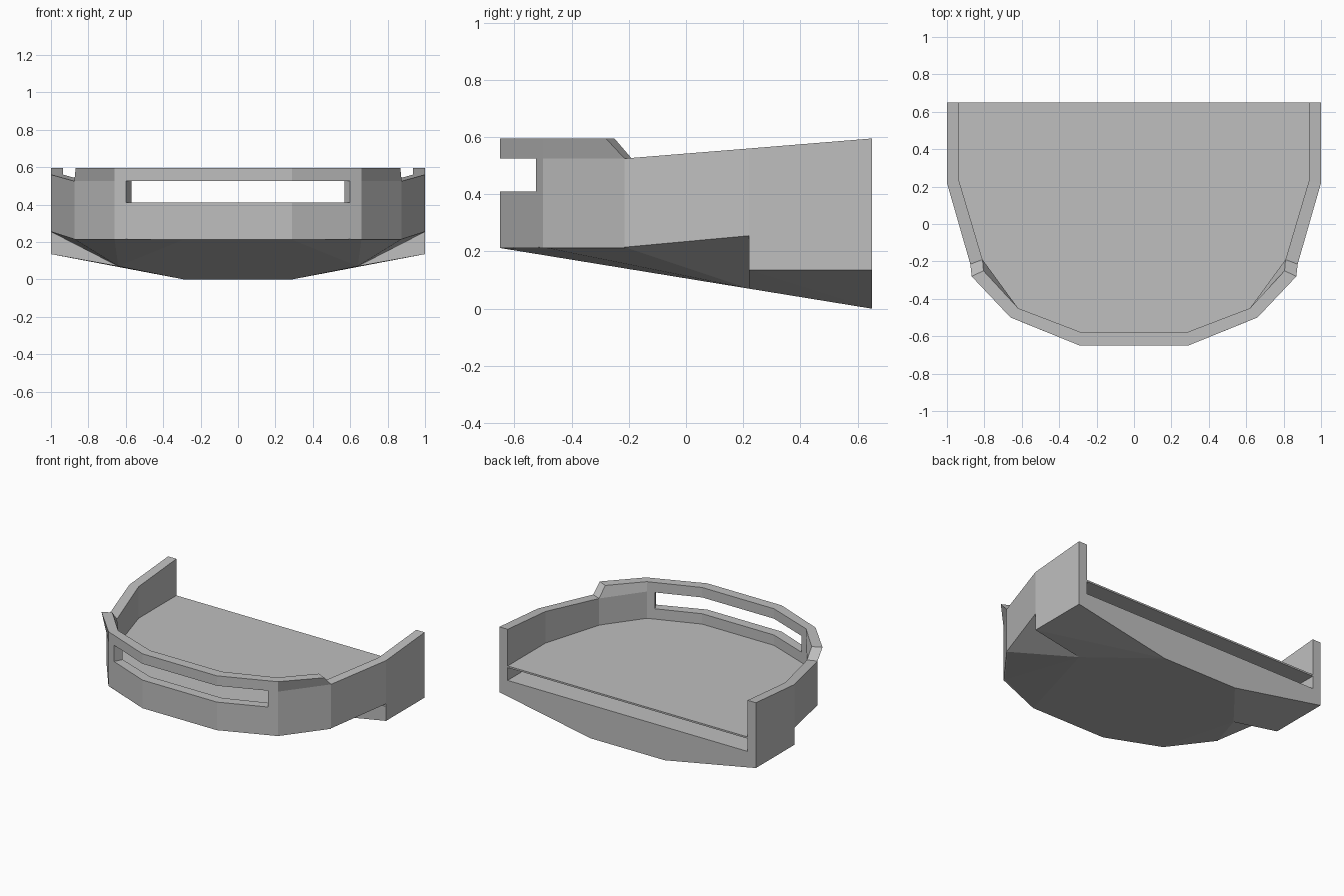
import bpy
import bmesh

if "Cube" in bpy.data.objects:
    bpy.data.objects.remove(bpy.data.objects["Cube"], do_unlink=True)

stone = bpy.data.materials.new("light_grey_stone")
stone.use_nodes = True
grey = (0.52, 0.52, 0.52, 1)
stone.diffuse_color = grey
stone.node_tree.nodes["Principled BSDF"].inputs["Base Color"].default_value = grey


def finish(name, bm):
    bmesh.ops.recalc_face_normals(bm, faces=bm.faces[:])
    mesh = bpy.data.meshes.new(name)
    bm.to_mesh(mesh)
    bm.free()
    mesh.materials.append(stone)
    obj = bpy.data.objects.new(name, mesh)
    bpy.context.collection.objects.link(obj)
    return obj


def blocks(name, cells):
    """Join eight-cornered cells, dropping the walls they share."""
    faces = {}
    for c in cells:
        for ids in ((0, 1, 2, 3), (4, 5, 6, 7), (0, 1, 5, 4),
                    (1, 2, 6, 5), (2, 3, 7, 6), (3, 0, 4, 7)):
            quad = [c[i] for i in ids]
            key = frozenset(quad)
            if key in faces:
                del faces[key]
            else:
                faces[key] = quad
    bm = bmesh.new()
    verts = {}
    for quad in faces.values():
        for p in quad:
            if p not in verts:
                verts[p] = bm.verts.new(p)
        bm.faces.new([verts[p] for p in quad])
    return finish(name, bm)


def hull(name, points):
    """Convex solid around points given for one side."""
    bm = bmesh.new()
    for x, y, z in points:
        for s in (-1, 1):
            bm.verts.new((s * x, y, z))
    result = bmesh.ops.convex_hull(bm, input=bm.verts[:])
    loose = [v for v in bm.verts if not v.link_faces]
    bmesh.ops.delete(bm, geom=loose, context="VERTS")
    bmesh.ops.dissolve_limit(bm, angle_limit=0.01, verts=bm.verts[:], edges=bm.edges[:])
    return finish(name, bm)


def flip(p):
    return (-p[0],) + tuple(p[1:])


# Plan corners: (outer, inner)
back = ((1, .65), (.935, .65))
bend = ((1, .22), (.935, .23))
step = ((.875, -.215), (.81, -.19))
step_top = ((.868, -.28), (.805, -.25))
corner = ((.66, -.5), (.62, -.45))
slot_end = ((.6, -.524), (.57, -.469))
nose = ((.29, -.65), (.28, -.58))


# Side walls with a sloping top and a deeper rear half
def wall_cell(a, b, lows, tops):
    plan = (a[0], b[0], b[1], a[1])
    return [(x, y, z) for zs in (lows, tops)
            for (x, y), z in zip(plan, (zs[0], zs[1], zs[1], zs[0]))]


side = [wall_cell(back, bend, (.135, .135), (.595, .56)),
        wall_cell(bend, step, (.255, .215), (.56, .525))]
for label, cells in (("left_side_wall", side),
                     ("right_side_wall", [[flip(p) for p in c] for c in side])):
    blocks(label, cells)

# Front parapet: stacked levels, with a long slot left open
levels = (.212, .41, .525, .595)
half = [step, corner, slot_end, nose]
columns = []
for c in half:
    top = step_top if c is step else c
    columns.append([[(x, y, z) for x, y in (top if z == levels[-1] else c)]
                    for z in levels])
columns += [[[flip(p) for p in level] for level in col] for col in reversed(columns)]
cells = []
for i, (a, b) in enumerate(zip(columns, columns[1:])):
    for k in range(3):
        if k == 1 and 2 <= i <= 4:
            continue
        cells.append([a[k][0], b[k][0], b[k][1], a[k][1],
                      a[k + 1][0], b[k + 1][0], b[k + 1][1], a[k + 1][1]])
blocks("front_parapet", cells)

# Floor slab
bm = bmesh.new()
rim = [((o[0] + i[0]) / 2, (o[1] + i[1]) / 2) for o, i in (back, bend, step, corner, nose)]
rim += [flip(p) for p in reversed(rim)]
face = bm.faces.new([bm.verts.new((x, y, .325)) for x, y in rim])
ext = bmesh.ops.extrude_face_region(bm, geom=[face])
for v in ext["geom"]:
    if isinstance(v, bmesh.types.BMVert):
        v.co.z += .012
finish("floor", bm)

# Sloping underside: rear keel and tapered front
hull("rear_underside", [(1, .65, .135), (1, .22, .135), (.29, .65, 0), (.64, .22, .07),
                        (1, .65, .235), (1, .22, .235)])
hull("front_underside", [(1, .22, .255), (.875, -.215, .215), (.66, -.5, .215),
                         (.29, -.65, .212), (.64, .22, .07)])
